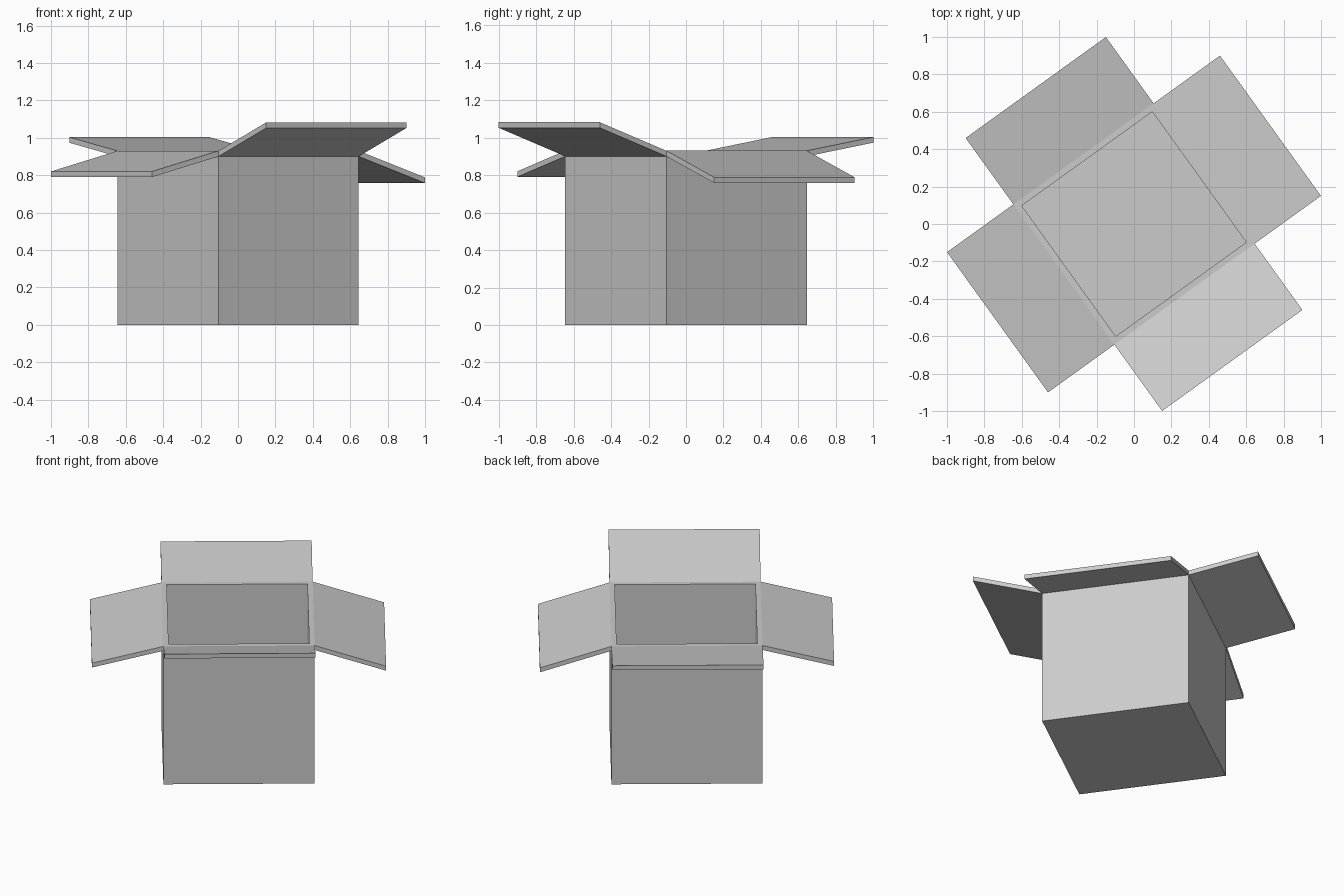
import bpy, bmesh, math
from mathutils import Matrix, Vector

if "Cube" in bpy.data.objects:
    bpy.data.objects.remove(bpy.data.objects["Cube"])

ANGLE = math.atan2(0.54, 0.75)   # turn of the box about z
H = 0.462                        # half width outside
T = 0.03                         # cardboard thickness
HI = H - 0.032                   # half width inside
HINGE = 0.90                     # underside of the flaps
REACH = 0.437                    # horizontal flap length


def make_object(name, bm):
    bmesh.ops.recalc_face_normals(bm, faces=bm.faces)
    mesh = bpy.data.meshes.new(name)
    bm.to_mesh(mesh)
    bm.free()
    obj = bpy.data.objects.new(name, mesh)
    bpy.context.collection.objects.link(obj)
    return obj


def ring(bm, half, z):
    return [bm.verts.new((sx * half, sy * half, z))
            for sx, sy in ((-1, -1), (1, -1), (1, 1), (-1, 1))]


# Open box: outside, flat rim, inside and floor
bm = bmesh.new()
rings = [ring(bm, H, 0), ring(bm, H, HINGE + T),
         ring(bm, HI, HINGE + T), ring(bm, HI, T)]
for a, b in zip(rings, rings[1:]):
    for i in range(4):
        j = (i + 1) % 4
        bm.faces.new((a[i], a[j], b[j], b[i]))
bm.faces.new(rings[0])
bm.faces.new(rings[-1])
make_object("box_body", bm).rotation_euler.z = ANGLE

# Four flaps, each with its own rise at the outer edge
flaps = (("front_right_flap", 0, 0.152),
         ("back_right_flap", 1, -0.142),
         ("back_left_flap", 2, 0.073),
         ("front_left_flap", 3, -0.11))
for name, quarter, rise in flaps:
    bm = bmesh.new()
    bmesh.ops.create_cube(bm, size=1)
    for v in bm.verts:
        tip = v.co.y < 0
        z = HINGE + (T if v.co.z > 0 else 0) + (rise if tip else 0)
        v.co = Vector((math.copysign(H, v.co.x), -H - (REACH if tip else 0), z))
    # the hinge end is hidden against the box
    hinge = [f for f in bm.faces if all(v.co.y > -H - 0.01 for v in f.verts)]
    bmesh.ops.recalc_face_normals(bm, faces=bm.faces)
    bmesh.ops.delete(bm, geom=hinge, context='FACES_ONLY')
    bm.transform(Matrix.Rotation(quarter * math.pi / 2, 4, 'Z'))
    make_object(name, bm).rotation_euler.z = ANGLE
